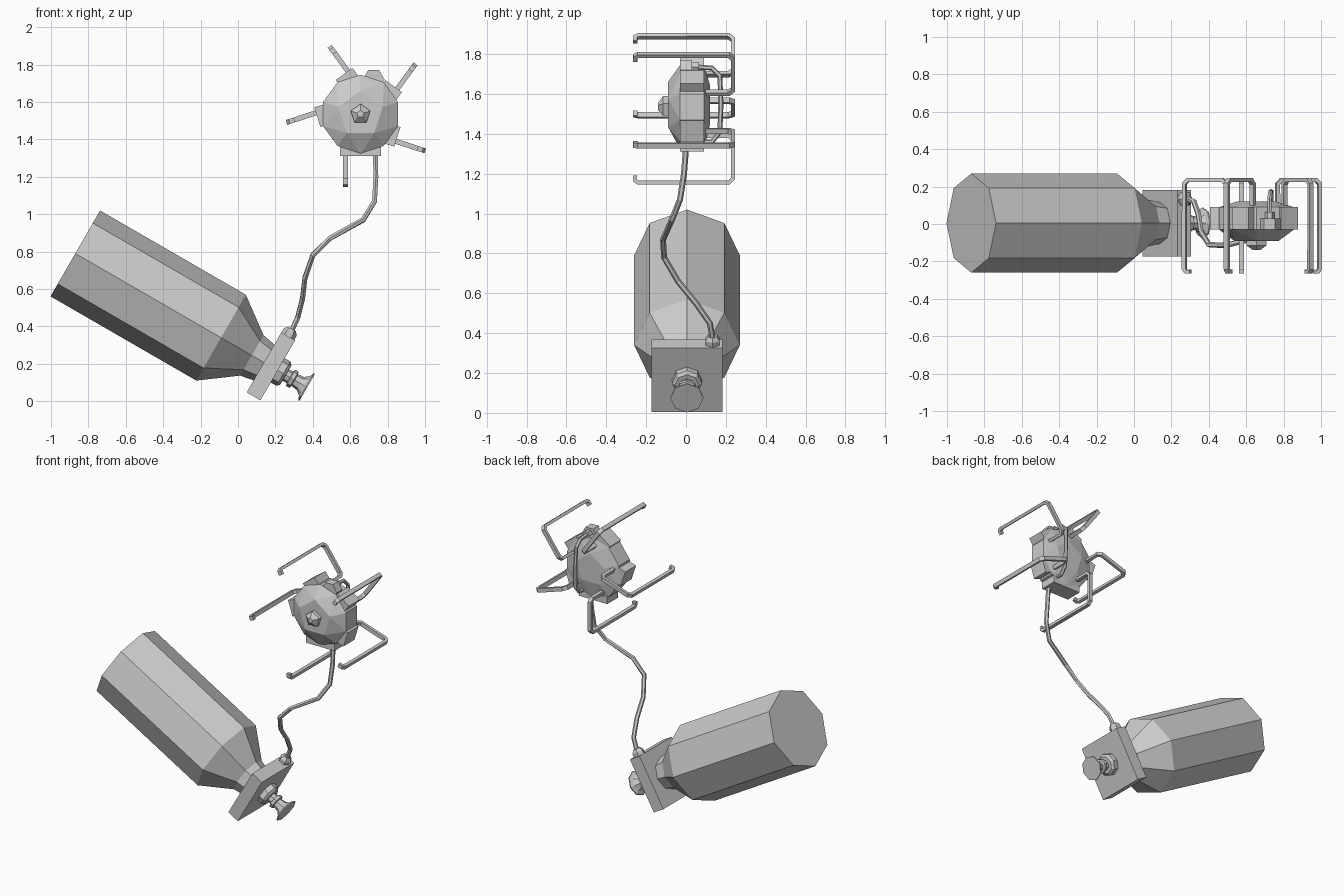
import bpy, bmesh, math
from mathutils import Vector, Matrix

if "Cube" in bpy.data.objects:
    bpy.data.objects.remove(bpy.data.objects["Cube"])

grey = bpy.data.materials.new("plain grey")
grey.use_nodes = True
grey.diffuse_color = (0.6, 0.6, 0.6, 1)
grey.node_tree.nodes["Principled BSDF"].inputs["Base Color"].default_value = (0.6, 0.6, 0.6, 1)


def add(name, bm, matrix=Matrix()):
    bmesh.ops.recalc_face_normals(bm, faces=bm.faces)
    mesh = bpy.data.meshes.new(name)
    bm.to_mesh(mesh)
    bm.free()
    mesh.materials.append(grey)
    obj = bpy.data.objects.new(name, mesh)
    obj.matrix_world = matrix
    bpy.context.collection.objects.link(obj)
    return obj


def lathe(name, profile, sides, matrix, turn=0.0):
    """Faceted solid of revolution about local z; profile is (radius, height)."""
    bm = bmesh.new()
    rings = []
    for r, h in profile:
        angles = [turn + math.tau * i / sides for i in range(sides)]
        rings.append([bm.verts.new((r * math.cos(a), r * math.sin(a), h)) for a in angles])
    for low, high in zip(rings, rings[1:]):
        for i in range(sides):
            j = (i + 1) % sides
            bm.faces.new((low[i], low[j], high[j], high[i]))
    bm.faces.new(rings[0])
    bm.faces.new(rings[-1])
    return add(name, bm, matrix)


def box(name, low, high, matrix=Matrix()):
    bm = bmesh.new()
    low, high = Vector(low), Vector(high)
    place = Matrix.Translation((low + high) / 2) @ Matrix.Diagonal((*(high - low), 1))
    bmesh.ops.create_cube(bm, size=1, matrix=place)
    return add(name, bm, matrix)


def tube(name, points, side, up, sides=4, matrix=Matrix()):
    """Sweep a section along points, keeping one section axis near x."""
    bm = bmesh.new()
    pts = [Vector(p) for p in points]
    rings = []
    for i, p in enumerate(pts):
        before = (p - pts[i - 1]).normalized() if i else Vector()
        after = (pts[i + 1] - p).normalized() if i < len(pts) - 1 else Vector()
        tangent = (before + after).normalized()
        v = tangent.cross(Vector((1, 0, 0))).normalized()
        u = v.cross(tangent)
        ring = []
        for k in range(sides):
            a = math.tau * (k + 0.5) / sides
            ring.append(bm.verts.new(p + u * side * math.cos(a) + v * up * math.sin(a)))
        rings.append(ring)
    for a, b in zip(rings, rings[1:]):
        for k in range(sides):
            j = (k + 1) % sides
            bm.faces.new((a[k], a[j], b[j], b[k]))
    bm.faces.new(rings[0])
    bm.faces.new(rings[-1])
    return add(name, bm, matrix)


# Tilted tank: local z runs from the tank base to the valve
tilt = Matrix.Translation((-0.87, 0.005, 0.79)) @ Matrix.Rotation(math.radians(120), 4, "Y")
lathe("tank", [(0.265, 0), (0.265, 0.9), (0.125, 1.09), (0.11, 1.17)], 8, tilt)
box("valve_plate", (-0.185, -0.178, 1.165), (0.185, 0.178, 1.25), tilt)
lathe("valve_collar", [(0.075, 1.25), (0.075, 1.285), (0.06, 1.3)], 8, tilt)
lathe("valve_stem", [(0.035, 1.29), (0.035, 1.325), (0.05, 1.33), (0.05, 1.35), (0.035, 1.355)], 8, tilt)
lathe("valve_knob", [(0.035, 1.35), (0.04, 1.39), (0.06, 1.415), (0.083, 1.425), (0.083, 1.432)], 8, tilt)

# Hose nut sits on the upper edge of the plate
nut = tilt @ Matrix.Translation((-0.175, 0.128, 1.205)) @ Matrix.Rotation(-math.pi / 2, 4, "Y")
lathe("hose_nut", [(0.04, 0), (0.04, 0.035), (0.025, 0.055)], 6, nut)

hose = [(0.28, 0.135, 0.36), (0.32, 0.12, 0.45), (0.345, 0.05, 0.55), (0.358, -0.04, 0.66),
        (0.40, -0.11, 0.78), (0.49, -0.115, 0.87), (0.67, -0.07, 0.97), (0.73, -0.03, 1.07),
        (0.737, -0.01, 1.2), (0.735, 0, 1.33)]
tube("hose", hose, 0.015, 0.015, 6)

# Head: local z points to the front, local y stays up
head = Matrix.Translation((0.655, 0, 1.535)) @ Matrix.Rotation(math.pi / 2, 4, "X")
up = math.pi / 2
lathe("head_body", [(0.21, -0.09), (0.21, 0.03)], 10, head, up)


def cap(name, base, top, radius):
    """Join the ten-sided body to a five-sided end face."""
    bm = bmesh.new()

    def ring(n, r, h):
        return [bm.verts.new((r * math.cos(up + math.tau * i / n),
                              r * math.sin(up + math.tau * i / n), h)) for i in range(n)]
    outer, inner = ring(10, 0.21, base), ring(5, radius, top)
    for i in range(5):
        a, b, c = outer[2 * i], outer[2 * i + 1], outer[(2 * i + 2) % 10]
        p, q = inner[i], inner[(i + 1) % 5]
        bm.faces.new((a, b, p))
        bm.faces.new((b, q, p))
        bm.faces.new((b, c, q))
    bm.faces.new(inner)
    return add(name, bm, head)


cap("head_front", 0.03, 0.09, 0.125)
cap("head_back", -0.09, -0.12, 0.11)
lathe("front_button", [(0.055, 0.085), (0.055, 0.115), (0.02, 0.14)], 5, head, up)

# Five blocks, each holding a bent claw
claw = [(-0.08, -0.145, -0.08), (-0.08, -0.145, -0.215), (-0.08, -0.165, -0.235),
        (-0.08, -0.36, -0.235), (-0.08, -0.38, -0.215), (-0.08, -0.38, 0.24),
        (-0.08, -0.37, 0.255), (-0.08, -0.345, 0.255)]
for i in range(5):
    spin = head @ Matrix.Rotation(math.tau * i / 5, 4, "Z")
    box(f"claw_block_{i + 1}", (-0.11, -0.225, -0.09), (0, -0.1, 0.03), spin)
    tube(f"claw_{i + 1}", claw, 0.019, 0.015, 4, spin)

# Hose inlet, rear pipe and upper outlet
box("inlet_block", (0, -0.225, -0.09), (0.11, -0.1, 0.03), head)
outlet = head @ Matrix.Translation((0.07, 0.185, 0))
lathe("outlet_boss", [(0.058, -0.03), (0.058, 0.03)], 6, outlet)
lathe("outlet_nut", [(0.025, -0.065), (0.025, -0.03)], 6, outlet @ Matrix.Translation((0, 0.015, 0)))
pipe = [(0.735, 0.05, 1.36), (0.735, 0.13, 1.36), (0.735, 0.17, 1.41), (0.733, 0.175, 1.55),
        (0.728, 0.17, 1.69), (0.725, 0.13, 1.73), (0.725, 0.05, 1.735)]
tube("rear_pipe", pipe, 0.013, 0.013, 6)
